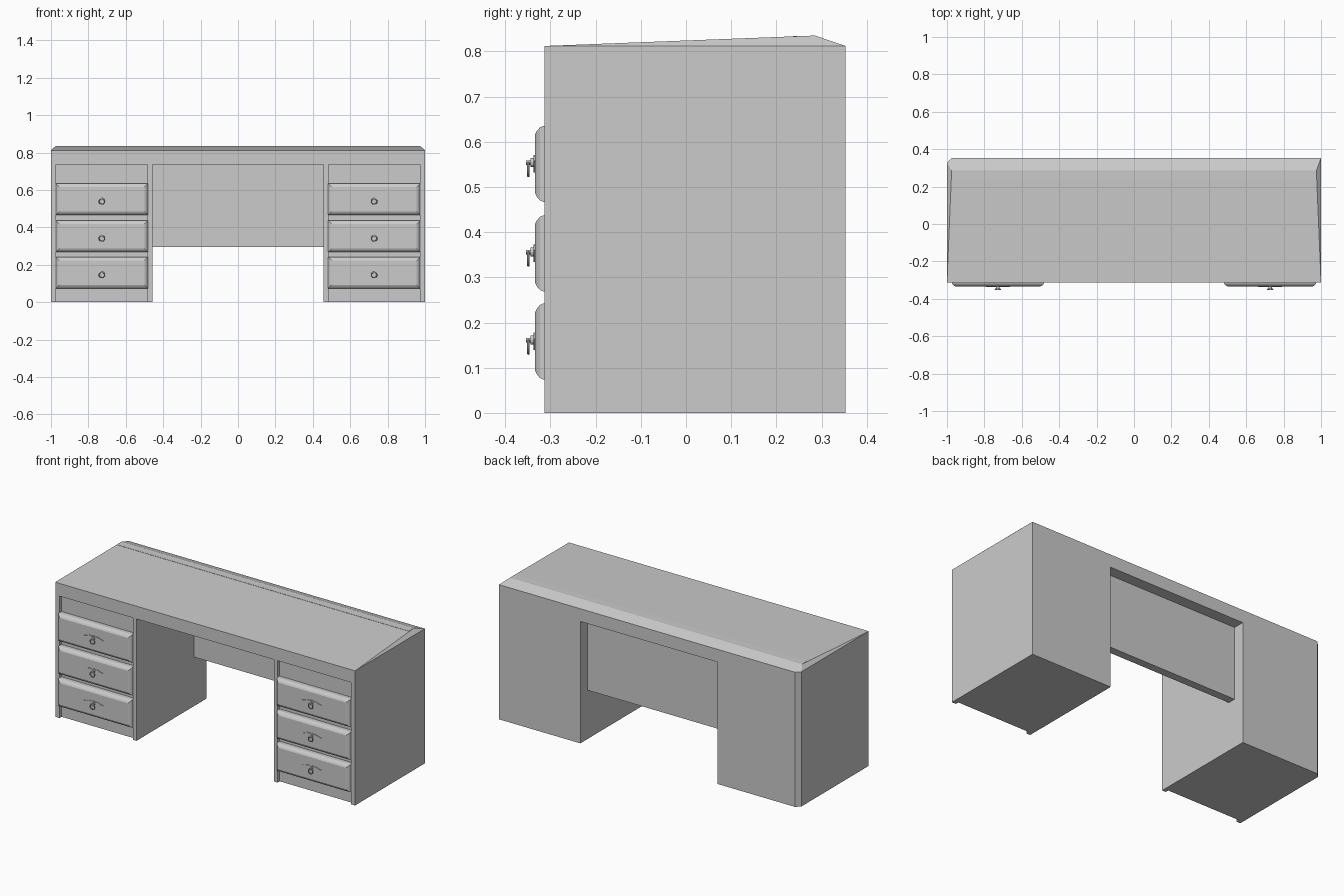
import bpy, bmesh, math
from mathutils import Vector, Matrix

if "Cube" in bpy.data.objects:
    bpy.data.objects.remove(bpy.data.objects["Cube"])

FRONT, BACK, TOP = -0.313, 0.353, 0.812


def finish(name, bm):
    bmesh.ops.recalc_face_normals(bm, faces=bm.faces)
    me = bpy.data.meshes.new(name)
    bm.to_mesh(me)
    bm.free()
    ob = bpy.data.objects.new(name, me)
    bpy.context.collection.objects.link(ob)
    return ob


def box(name, x0, x1, y0, y1, z0, z1):
    bm = bmesh.new()
    bmesh.ops.create_cube(bm, size=1)
    for v in bm.verts:
        v.co = Vector((x1 if v.co.x > 0 else x0, y1 if v.co.y > 0 else y0,
                       z1 if v.co.z > 0 else z0))
    return finish(name, bm)


def extrude_xz(bm, pts, y0, y1):
    """Prism from an outline in the xz plane."""
    f = bm.faces.new([bm.verts.new((x, y0, z)) for x, z in pts])
    r = bmesh.ops.extrude_face_region(bm, geom=[f])
    for v in r['geom']:
        if isinstance(v, bmesh.types.BMVert):
            v.co.y = y1


# Desk body: two pedestals joined by the rail, one back corner chamfered
bm = bmesh.new()
extrude_xz(bm, [(-1, 0), (-0.458, 0), (-0.458, 0.735), (0.458, 0.735),
                (0.458, 0), (1, 0), (1, TOP), (-1, TOP)], FRONT, BACK)
corner = [e for e in bm.edges
          if all(v.co.x < -0.99 and v.co.y > 0.3 for v in e.verts)]
bmesh.ops.bevel(bm, geom=corner, offset=0.025, segments=1, affect='EDGES')
body = finish("desk_body", bm)

# Shallow recesses behind the drawer fronts
for s in (-1, 1):
    a, b = sorted((s * 0.483, s * 0.972))
    cut = box("drawer_recess_cutter", a, b, FRONT - 0.1, FRONT + 0.02, -0.1, 0.735)
    cut.hide_render = True
    cut.hide_viewport = True
    m = body.modifiers.new("recess", 'BOOLEAN')
    m.operation, m.object, m.solver = 'DIFFERENCE', cut, 'EXACT'

# Gently sloping top, highest near the back
bm = bmesh.new()
base = [(-1, FRONT), (1, FRONT), (1, BACK), (-0.975, BACK), (-1, BACK - 0.025)]
fl, fr, br, bl, cl = [bm.verts.new((x, y, TOP)) for x, y in base]
rl = bm.verts.new((-0.975, 0.285, 0.835))
rr = bm.verts.new((0.975, 0.285, 0.835))
for f in ((fl, fr, rr, rl), (fr, br, rr), (br, bl, rl, rr), (bl, cl, rl),
          (cl, fl, rl), (fl, cl, bl, br, fr)):
    bm.faces.new(f)
finish("desk_top", bm)

# Modesty panel, its ends just showing at the top
box("modesty_panel", -0.973, 0.973, 0.237, 0.285, 0.295, 0.8345)


def drawer(x, z):
    # Drawer front with raised, bevelled edge
    bm = bmesh.new()
    rings = []
    for inset, y in ((0.0, FRONT + 0.021), (0.0, -0.316), (0.003, -0.323),
                     (0.011, -0.330), (0.019, -0.334)):
        w, h = 0.246 - inset, 0.084 - inset
        rings.append([bm.verts.new((x + i * w, y, z + j * h))
                      for i, j in ((-1, -1), (1, -1), (1, 1), (-1, 1))])
    for p, q in zip(rings, rings[1:]):
        for k in range(4):
            bm.faces.new((p[k], p[(k + 1) % 4], q[(k + 1) % 4], q[k]))
    bm.faces.new(rings[0])
    bm.faces.new(rings[-1])
    finish("drawer_front", bm)

    # Winged back plate of the handle
    half = [(0.0, 0.020), (0.014, 0.015), (0.030, 0.017), (0.045, 0.010),
            (0.064, 0.006), (0.052, -0.004), (0.036, -0.008), (0.018, -0.016)]
    outline = half + [(0.0, -0.019)] + [(-a, b) for a, b in half[:0:-1]]
    bm = bmesh.new()
    extrude_xz(bm, [(x + a, z + b) for a, b in outline], -0.333, -0.338)
    finish("handle_plate", bm)

    # Pin and hanging ring pull
    turn = Matrix.Rotation(math.pi / 2, 4, 'X')
    bm = bmesh.new()
    for r, y0, y1 in ((0.010, -0.336, -0.344), (0.005, -0.342, -0.354)):
        bmesh.ops.create_cone(
            bm, cap_ends=True, segments=12, radius1=r, radius2=r, depth=y0 - y1,
            matrix=Matrix.Translation((x, (y0 + y1) / 2, z + 0.003)) @ turn)
    finish("handle_pin", bm)
    bpy.ops.mesh.primitive_torus_add(
        major_radius=0.0145, minor_radius=0.003, major_segments=20, minor_segments=8,
        location=(x, -0.349, z - 0.012), rotation=(math.pi / 2, 0, 0))
    bpy.context.object.name = "handle_ring"
    bpy.ops.object.shade_smooth_by_angle()


for side in (-1, 1):
    for height in (0.158, 0.353, 0.551):
        drawer(side * 0.728, height)
